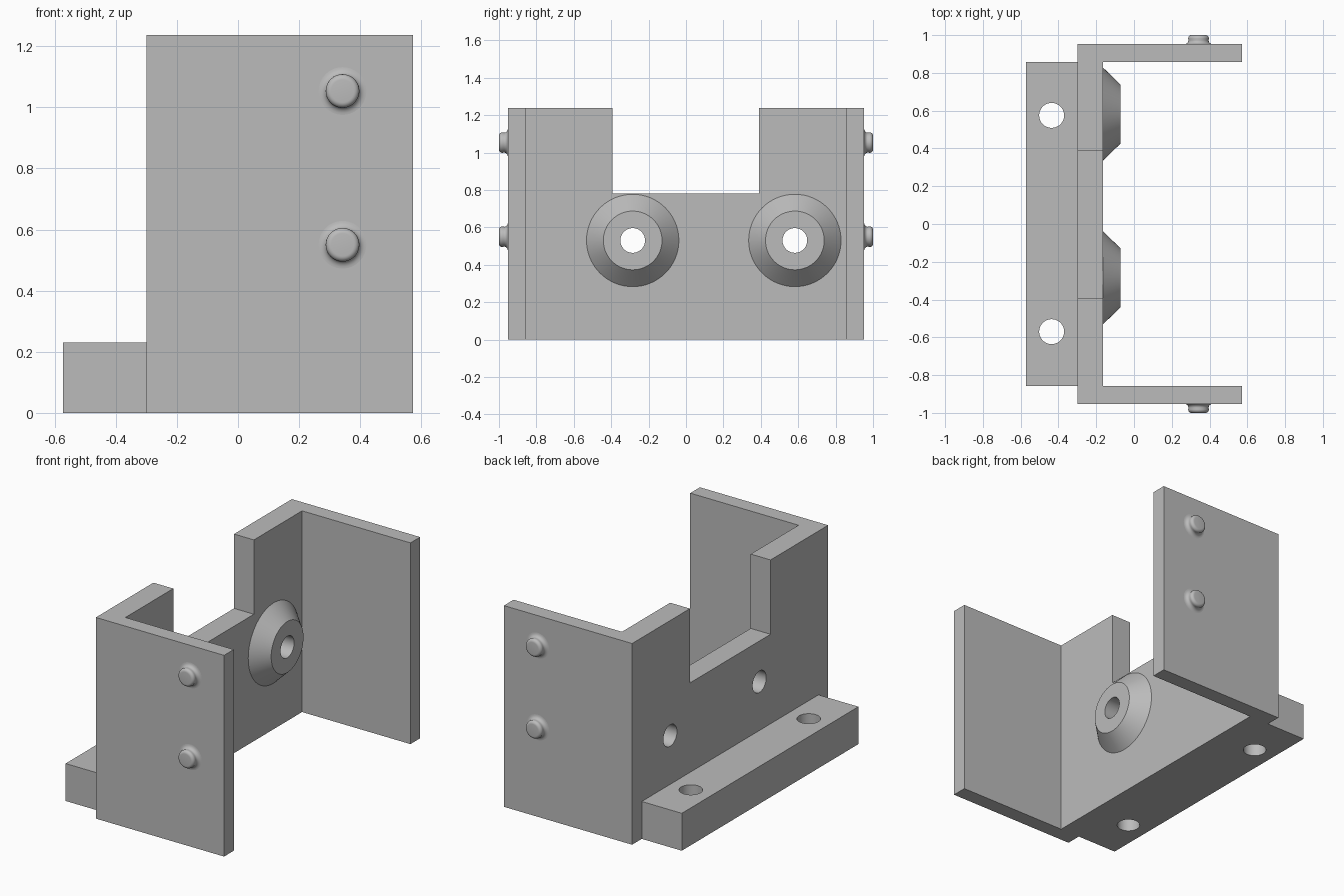
import bpy
import bmesh
from math import pi, radians, sin, cos
from mathutils import Matrix, Vector

if "Cube" in bpy.data.objects:
    bpy.data.objects.remove(bpy.data.objects["Cube"], do_unlink=True)

grey = bpy.data.materials.new("plain grey")
grey.use_nodes = True
color = (0.5, 0.5, 0.5, 1)
grey.diffuse_color = color
grey.node_tree.nodes["Principled BSDF"].inputs["Base Color"].default_value = color


def finish(name, bm):
    bmesh.ops.recalc_face_normals(bm, faces=bm.faces)
    mesh = bpy.data.meshes.new(name)
    bm.to_mesh(mesh)
    bm.free()
    mesh.materials.append(grey)
    obj = bpy.data.objects.new(name, mesh)
    bpy.context.collection.objects.link(obj)
    return obj


def activate(obj):
    bpy.ops.object.select_all(action="DESELECT")
    obj.select_set(True)
    bpy.context.view_layer.objects.active = obj


def prism(name, outline, bottom, top):
    """Extrude an xy outline upwards."""
    bm = bmesh.new()
    face = bm.faces.new([bm.verts.new((x, y, bottom)) for x, y in outline])
    up = bmesh.ops.extrude_face_region(bm, geom=[face], use_keep_orig=True)
    verts = [v for v in up["geom"] if isinstance(v, bmesh.types.BMVert)]
    bmesh.ops.translate(bm, verts=verts, vec=(0, 0, top - bottom))
    return finish(name, bm)


def box(name, x0, x1, y0, y1, z0, z1):
    return prism(name, [(x0, y0), (x1, y0), (x1, y1), (x0, y1)], z0, z1)


def lathe(name, profile, origin, direction, steps=64):
    """Revolve (radius, height) points about an axis along direction."""
    bm = bmesh.new()
    verts = [bm.verts.new((r, 0, h)) for r, h in profile]
    edges = [bm.edges.new(pair) for pair in zip(verts, verts[1:])]
    bmesh.ops.spin(bm, geom=verts + edges, cent=(0, 0, 0), axis=(0, 0, 1),
                   angle=2 * pi, steps=steps, use_merge=True)
    bmesh.ops.remove_doubles(bm, verts=bm.verts, dist=1e-5)
    turn = Vector((0, 0, 1)).rotation_difference(Vector(direction)).to_matrix().to_4x4()
    bm.transform(Matrix.Translation(origin) @ turn)
    obj = finish(name, bm)
    activate(obj)
    bpy.ops.object.shade_smooth_by_angle(angle=radians(25))
    return obj


def cut(obj, cutter):
    mod = obj.modifiers.new("cut", "BOOLEAN")
    mod.operation = "DIFFERENCE"
    mod.solver = "EXACT"
    mod.object = cutter
    activate(obj)
    bpy.ops.object.modifier_apply(modifier=mod.name)
    bpy.data.objects.remove(cutter, do_unlink=True)


def drill(obj, origin, direction, radius=0.066, depth=0.5):
    h = depth / 2
    cut(obj, lathe("drill", [(0, -h), (radius, -h), (radius, h), (0, h)],
                   origin, direction))


# U-shaped bracket: back plate with two side walls
BACK, INNER, FRONT, OUT, IN = -0.3, -0.165, 0.572, 0.952, 0.858
bracket = prism("bracket", [(BACK, -OUT), (FRONT, -OUT), (FRONT, -IN), (INNER, -IN),
                            (INNER, IN), (FRONT, IN), (FRONT, OUT), (BACK, OUT)],
                0, 1.237)
cut(bracket, box("notch", -0.5, 0, -0.393, 0.39, 0.78, 1.5))

# Mounting foot with two vertical holes
foot = box("mounting_foot", -0.572, BACK, -IN, IN, 0, 0.23)
for y in (-0.57, 0.575):
    drill(foot, (-0.436, y, 0.1), (0, 0, 1))

# Conical bosses around holes through the back plate
for side, y in (("right", -0.285), ("left", 0.582)):
    drill(bracket, (-0.25, y, 0.53), (1, 0, 0))
    lathe(side + "_boss", [(0.247, 0), (0.157, 0.093), (0.066, 0.093), (0.066, 0)],
          (INNER, y, 0.53), (1, 0, 0))

# Rounded pegs with a filleted base on the outer walls
fillet = [(0.078 - 0.025 * sin(a), 0.02 - 0.02 * cos(a))
          for a in (i * pi / 12 for i in range(7))]
crown = [(0.037 + 0.018 * cos(a), 0.03 + 0.018 * sin(a))
         for a in (i * pi / 12 for i in range(7))]
for side, s in (("right", -1), ("left", 1)):
    for level, z in (("lower", 0.55), ("upper", 1.053)):
        lathe(f"{side}_{level}_peg", fillet + crown + [(0, 0.048)],
              (0.342, s * OUT, z), (0, s, 0))
